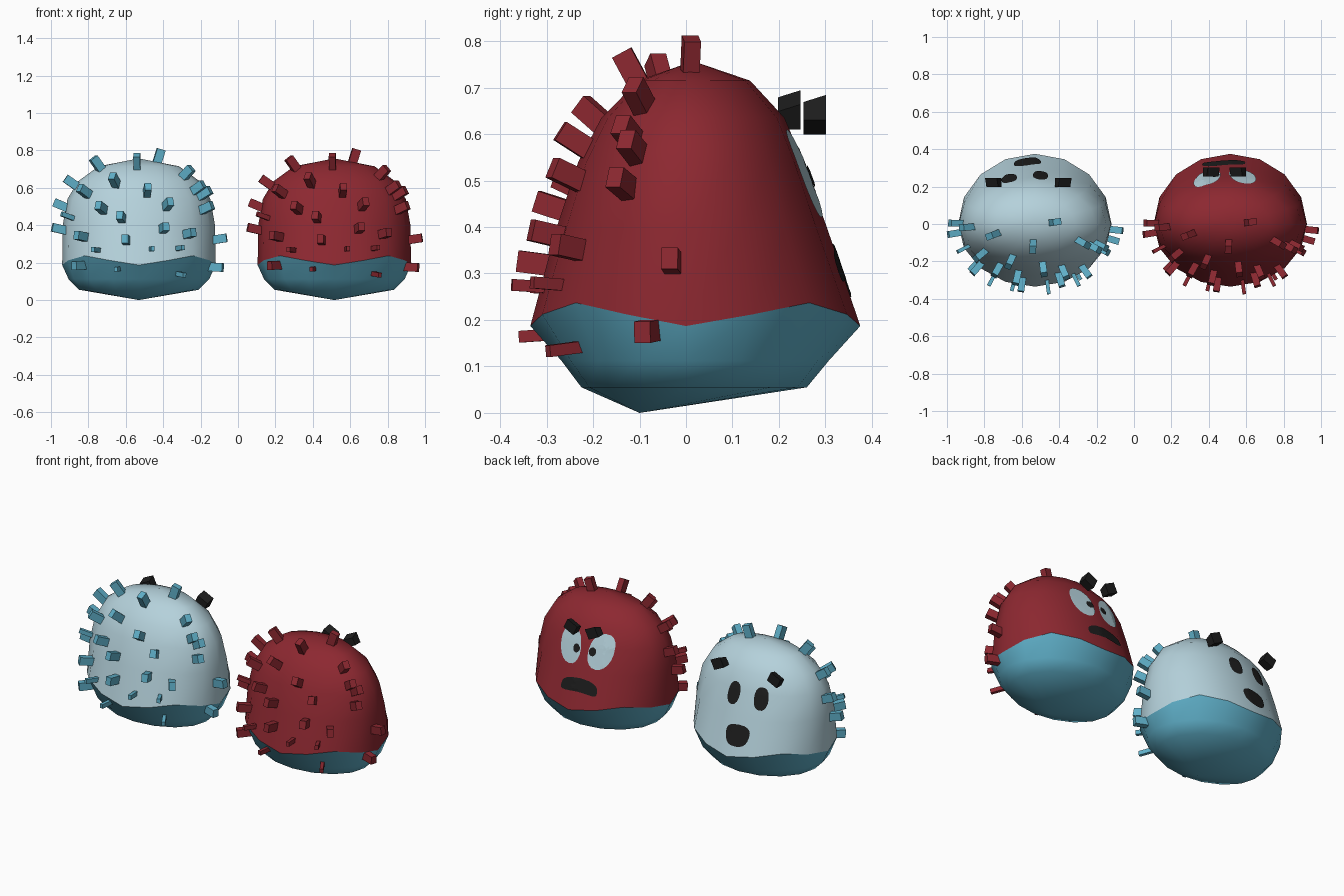
import bpy, bmesh, math
from mathutils import Vector, Matrix
from mathutils.bvhtree import BVHTree

if "Cube" in bpy.data.objects:
    bpy.data.objects.remove(bpy.data.objects["Cube"])


def material(name, rgb):
    m = bpy.data.materials.new(name)
    m.diffuse_color = (*rgb, 1)
    m.use_nodes = True
    m.node_tree.nodes["Principled BSDF"].inputs["Base Color"].default_value = m.diffuse_color
    return m


TEAL = material("teal", (0.115, 0.43, 0.58))
PALE = material("pale_blue", (0.46, 0.64, 0.71))
RED = material("dark_red", (0.265, 0.021, 0.03))
BLACK = material("black", (0.012, 0.012, 0.012))
N = 16


def make(name, verts, faces, mat, offset, smooth=None):
    me = bpy.data.meshes.new(name)
    me.from_pydata([Vector(v) + Vector((offset, 0, 0)) for v in verts], [], faces)
    me.materials.append(mat)
    ob = bpy.data.objects.new(name, me)
    bpy.context.collection.objects.link(ob)
    if smooth:
        bpy.ops.object.select_all(action='DESELECT')
        ob.select_set(True)
        bpy.context.view_layer.objects.active = ob
        bpy.ops.object.shade_smooth_by_angle(angle=math.radians(smooth))
    return ob


def ring(z, half_w, y_front, y_back, wave=0):
    pts = []
    for i in range(N):
        t = 2 * math.pi * i / N
        s = math.sin(t)
        pts.append((half_w * math.cos(t), s * (y_front if s > 0 else -y_back),
                    z - wave * math.cos(4 * t)))
    return pts


def shell(rings, pole, pole_below):
    """Stack of rings (bottom to top) closed by one pole."""
    verts = [p for r in rings for p in r] + [pole]
    faces, last = [], len(verts) - 1
    for k in range(len(rings) - 1):
        for i in range(N):
            j = (i + 1) % N
            faces.append((k * N + i, k * N + j, (k + 1) * N + j, (k + 1) * N + i))
    b = 0 if pole_below else (len(rings) - 1) * N
    for i in range(N):
        j = (i + 1) % N
        faces.append((last, b + j, b + i) if pole_below else (b + i, b + j, last))
    return verts, faces


# body shells share a wavy rim
rim = ring(0.212, 0.41, 0.375, -0.335, 0.025)
belly = shell([ring(0.055, 0.32, 0.26, -0.225), ring(0.112, 0.376, 0.307, -0.268), rim],
              (0, -0.1, 0), True)
upper = shell([rim, ring(0.40, 0.407, 0.303, -0.278), ring(0.54, 0.382, 0.252, -0.232),
               ring(0.635, 0.325, 0.212, -0.182), ring(0.715, 0.215, 0.138, -0.103)],
              (0, 0.015, 0.757), False)
k = len(belly[0])
body = BVHTree.FromPolygons(belly[0] + upper[0],
                            belly[1] + [tuple(i + k for i in f) for f in upper[1]])

# spike midpoints as seen from the front: (x, z)
BIG = [(-.44, .51), (-.425, .375), (-.36, .63), (-.29, .58), (-.22, .73), (-.01, .74),
       (-.13, .64), (.045, .585), (.11, .79), (.255, .68), (.315, .6), (.36, .49),
       (.35, .57), (-.2, .49), (.155, .51), (-.095, .44), (.135, .38), (-.07, .315),
       (.27, .35), (-.31, .335), (.43, .32), (.41, .165), (-.32, .175)]
SMALL = [(.22, .27), (.07, .265), (-.23, .26), (-.115, .155), (.225, .125), (-.38, .445)]


def spikes(name, mat, offset):
    bm = bmesh.new()
    for size, spots in ((1, BIG), (0.55, SMALL)):
        for x, z in spots:
            x, z = x * 0.93, 0.35 + (z - 0.35) * 0.93
            p = body.ray_cast(Vector((x, -1, z)), Vector((0, 1, 0)))[0]
            if p is None:
                p = body.find_nearest(Vector((x, 0.01, z)))[0]
            n = Vector((p.x / 0.168, p.y / 0.11, (p.z - 0.22) / 0.28)).normalized()
            m = (Matrix.Translation(p + n * 0.026) @ n.to_track_quat('Z', 'Y').to_matrix().to_4x4()
                 @ Matrix.Diagonal((0.036 * size, 0.046 * size, 0.09, 1)))
            bmesh.ops.create_cube(bm, size=1, matrix=m)
    me = bpy.data.meshes.new(name)
    bm.to_mesh(me)
    bm.free()
    me.materials.append(mat)
    ob = bpy.data.objects.new(name, me)
    ob.location.x = offset
    bpy.context.collection.objects.link(ob)


def patch(name, mat, offset, cx, cz, a, b, bend=0, taper=0, tilt=0, lift=0.004, square=1):
    """Thin painted oval laid on the face side of the body."""
    seg, rows = 20, 5
    flat = [(0, 0)]
    for r in range(1, rows + 1):
        for i in range(seg):
            t = 2 * math.pi * i / seg
            f = r / rows
            c, s = (math.copysign(abs(v) ** square, v) for v in (math.cos(t), math.sin(t)))
            flat.append((f * a * c * (1 + taper * s), f * b * s - bend * (f * c) ** 2))
    verts = []
    for u, v in flat:
        x, z = cx + u + tilt * v, cz + v
        p, n, _, _ = body.ray_cast(Vector((x, 1, z)), Vector((0, -1, 0)))
        verts.append(p + n * lift)
    faces = [(0, 1 + (i + 1) % seg, 1 + i) for i in range(seg)]
    for r in range(rows - 1):
        for i in range(seg):
            j = (i + 1) % seg
            q = 1 + r * seg
            faces.append((q + i, q + j, q + seg + j, q + seg + i))
    make(name, verts, faces, mat, offset)


def brow(name, offset, x, y, z, angle):
    """Tilted wedge, its top leaning up away from the face."""
    verts, c, s = [], math.cos(angle), math.sin(angle)
    for dz in (-.026, .026):
        for dx, dy in ((-.035, -.024), (.035, -.024), (.035, .024), (-.035, .024)):
            h = dz + (0.35 * dy if dz > 0 else 0)
            verts.append((x + dx * c - h * s, y + dy, z + dx * s + h * c))
    make(name, verts, [(3, 2, 1, 0), (4, 5, 6, 7), (0, 1, 5, 4), (1, 2, 6, 5),
                       (2, 3, 7, 6), (3, 0, 4, 7)], BLACK, offset)


MID = -0.035  # middle of the face
for who, off, skin, spike_mat in (("pale", -0.53, PALE, TEAL), ("red", 0.515, RED, RED)):
    make(who + "_belly", *belly, TEAL, off, 80)
    make(who + "_upper_body", *upper, skin, off, 60)
    spikes(who + "_spikes", spike_mat, off)

for side, label in ((-1, "left"), (1, "right")):
    # worried pale face
    patch("pale_eye_" + label, BLACK, -0.53, MID - 0.018 + side * 0.083, 0.515, 0.04, 0.06,
          tilt=-side * 0.06, square=0.85)
    brow("pale_brow_" + label, -0.53, MID + side * 0.185, 0.222, 0.648, -side * 0.45)
    # angry red face
    patch("red_eye_" + label, PALE, 0.515, MID + 0.006 + side * 0.094, 0.514, 0.071, 0.095,
          tilt=side * 0.1, square=0.9)
    patch("red_pupil_" + label, BLACK, 0.515, MID + 0.006 + side * 0.049, 0.507, 0.022, 0.023,
          lift=0.008)
    brow("red_brow_" + label, 0.515, MID + 0.004 + side * 0.072, 0.277, 0.638, side * 0.45)

# mouths
patch("pale_mouth", BLACK, -0.53, MID - 0.005, 0.305, 0.072, 0.058, taper=0.12, square=0.8)
patch("red_mouth", BLACK, 0.515, MID, 0.325, 0.115, 0.036, bend=0.022, square=0.6)
